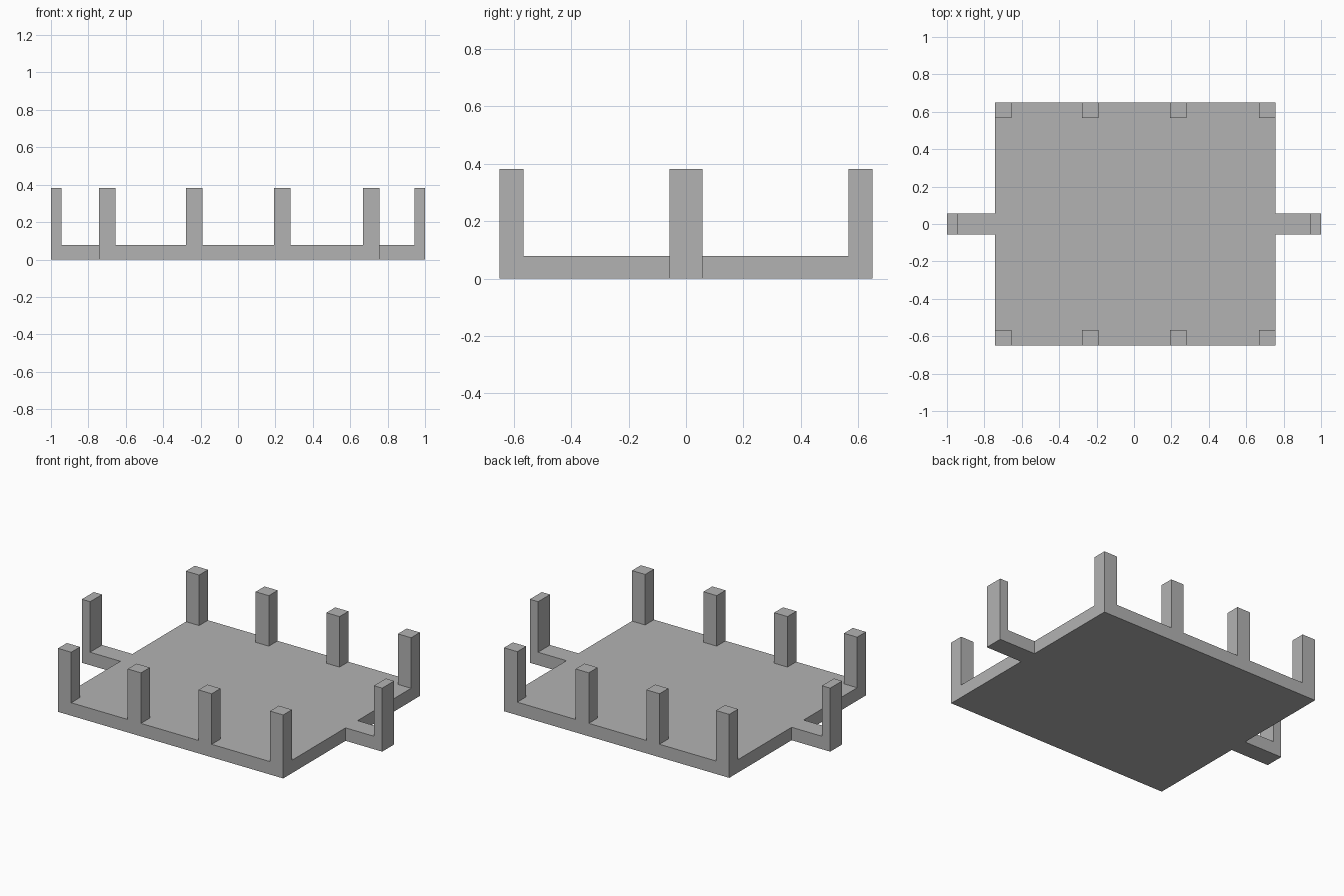
import bpy
import bmesh
from mathutils import Matrix, Vector

cube = bpy.data.objects.get("Cube")
if cube:
    bpy.data.objects.remove(cube, do_unlink=True)

grey = bpy.data.materials.new("plain grey")
grey.use_nodes = True
colour = (0.45, 0.45, 0.45, 1)
grey.diffuse_color = colour
grey.node_tree.nodes["Principled BSDF"].inputs["Base Color"].default_value = colour

BASE = 0.078      # plate thickness
TOP = 0.382       # post height
LEFT, RIGHT = 0.756, -0.743
HALF_Y = 0.65
POST_X, POST_Y = 0.088, 0.084
ARM = 0.057       # half width of the side arms
ARM_POST = 0.055


def box(name, x0, x1, y0, y1, z0, z1):
    """Flat-shaded box between two corners."""
    low, high = Vector((x0, y0, z0)), Vector((x1, y1, z1))
    bm = bmesh.new()
    bmesh.ops.create_cube(bm, size=1, matrix=Matrix.Translation((low + high) / 2)
                          @ Matrix.Diagonal((*(high - low), 1)))
    mesh = bpy.data.meshes.new(name)
    bm.to_mesh(mesh)
    bm.free()
    mesh.materials.append(grey)
    obj = bpy.data.objects.new(name, mesh)
    bpy.context.collection.objects.link(obj)
    return obj


# Floor plate
box("base_plate", RIGHT, LEFT, -HALF_Y, HALF_Y, 0, BASE)

# Rows of four posts along the front and back edges
for side, y0 in (("front", -HALF_Y), ("back", HALF_Y - POST_Y)):
    for i, x0 in enumerate((RIGHT, -0.279, 0.192, LEFT - POST_X)):
        box(f"{side}_post_{i + 1}", x0, x0 + POST_X, y0, y0 + POST_Y, BASE, TOP)

# Side arms, each with an upright at its tip
box("left_arm", LEFT, 1, -ARM, ARM, 0, BASE)
box("left_arm_post", 1 - ARM_POST, 1, -ARM, ARM, BASE, TOP)
box("right_arm", -1, RIGHT, -ARM, ARM, 0, BASE)
box("right_arm_post", -1, -1 + ARM_POST, -ARM, ARM, BASE, TOP)
